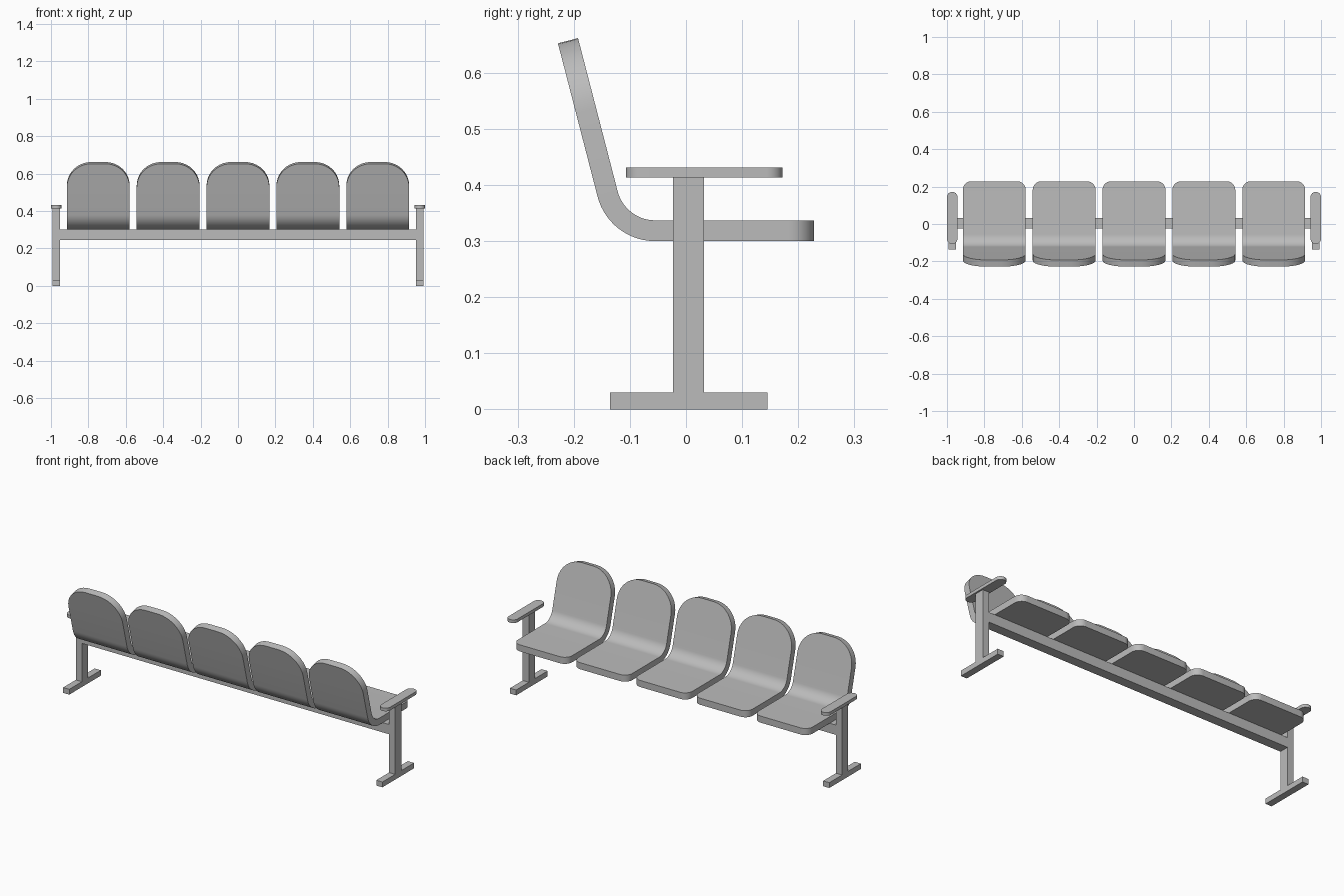
import bpy, bmesh, math

cube = bpy.data.objects.get("Cube")
if cube:
    bpy.data.objects.remove(cube, do_unlink=True)

grey = bpy.data.materials.new("light_grey")
grey.use_nodes = True
COLOUR = (0.5, 0.5, 0.5, 1)
grey.diffuse_color = COLOUR
grey.node_tree.nodes["Principled BSDF"].inputs["Base Color"].default_value = COLOUR


def finish(name, bm, smooth=False):
    bmesh.ops.recalc_face_normals(bm, faces=bm.faces[:])
    mesh = bpy.data.meshes.new(name)
    bm.to_mesh(mesh)
    bm.free()
    mesh.materials.append(grey)
    ob = bpy.data.objects.new(name, mesh)
    bpy.context.collection.objects.link(ob)
    if smooth:
        bpy.ops.object.select_all(action="DESELECT")
        ob.select_set(True)
        bpy.context.view_layer.objects.active = ob
        bpy.ops.object.shade_smooth_by_angle(angle=math.radians(30))
    return ob


def box(name, x, y, z):
    bm = bmesh.new()
    bmesh.ops.create_cube(bm, size=1)
    for v in bm.verts:
        for i, (lo, hi) in enumerate((x, y, z)):
            v.co[i] = lo + (v.co[i] + 0.5) * (hi - lo)
    return finish(name, bm)


# Seat shell: a bent sheet, described by its length along the bend
HALF, THICK = 0.168, 0.037
FRONT_Y, BEND_Y, TOP_Z = 0.228, -0.055, 0.337
RADIUS, TURN = 0.069, math.radians(75.5)
FLAT = FRONT_Y - BEND_Y
ARC = RADIUS * TURN
LENGTH = FLAT + ARC + 0.282
FRONT_R, TOP_R = 0.045, 0.13


def bend(u):
    """Point (y, z) on the sitting surface and its normal."""
    a = min(max((u - FLAT) / RADIUS, 0), TURN)
    rest = max(u - FLAT - ARC, 0)
    y = FRONT_Y - min(u, FLAT) - RADIUS * math.sin(a) - rest * math.cos(a)
    z = TOP_Z + RADIUS * (1 - math.cos(a)) + rest * math.sin(a)
    return y, z, math.sin(a), math.cos(a)


def seat_shell(name, cx):
    rows = []
    n = 10
    for i in range(n + 1):
        t = math.pi / 2 * i / n
        rows.append((FRONT_R * (1 - math.cos(t)), HALF - FRONT_R * (1 - math.sin(t))))
    rows += [(FLAT + ARC * i / 14, HALF) for i in range(15)]
    for i in range(n + 1):
        t = math.pi / 2 * i / n
        rows.append((LENGTH - TOP_R * (1 - math.sin(t)), HALF - TOP_R * (1 - math.cos(t))))
    bm = bmesh.new()
    rings = []
    for u, w in rows:
        y, z, ny, nz = bend(u)
        rings.append([bm.verts.new((cx + sx * w, y - d * ny, z - d * nz))
                      for sx, d in ((-1, 0), (1, 0), (1, THICK), (-1, THICK))])
    for a, b in zip(rings, rings[1:]):
        for k in range(4):
            m = (k + 1) % 4
            bm.faces.new((a[k], a[m], b[m], b[k]))
    bm.faces.new(rings[0])
    bm.faces.new(rings[-1])
    return finish(name, bm, True)


for i in range(5):
    seat_shell(f"seat_{i + 1}", (i - 2) * 0.3735)


# Armrest: flat bar with half-round ends
def armrest(name, cx):
    r, y0, y1, z0, z1 = 0.028, -0.107, 0.172, 0.413, 0.431
    bm = bmesh.new()
    outline = []
    for cy, start in ((y1 - r, 0), (y0 + r, math.pi)):
        for i in range(13):
            t = start + math.pi * i / 12
            outline.append(bm.verts.new((cx + r * math.cos(t), cy + r * math.sin(t), z0)))
    face = bm.faces.new(outline)
    ext = bmesh.ops.extrude_face_region(bm, geom=[face], use_keep_orig=True)
    for v in ext["geom"]:
        if isinstance(v, bmesh.types.BMVert):
            v.co.z = z1
    return finish(name, bm, True)


# Frame: beam below the seats and a leg with foot and armrest at each end
POST_Y = (-0.023, 0.032)
box("beam", (-0.953, 0.953), POST_Y, (0.245, 0.3))
for side, s in (("left", 1), ("right", -1)):
    xs = tuple(sorted((s * 0.953, s * 0.991)))
    box(f"{side}_post", xs, POST_Y, (0.03, 0.413))
    box(f"{side}_foot", xs, (-0.135, 0.145), (0, 0.03))
    armrest(f"{side}_armrest", s * 0.972)
